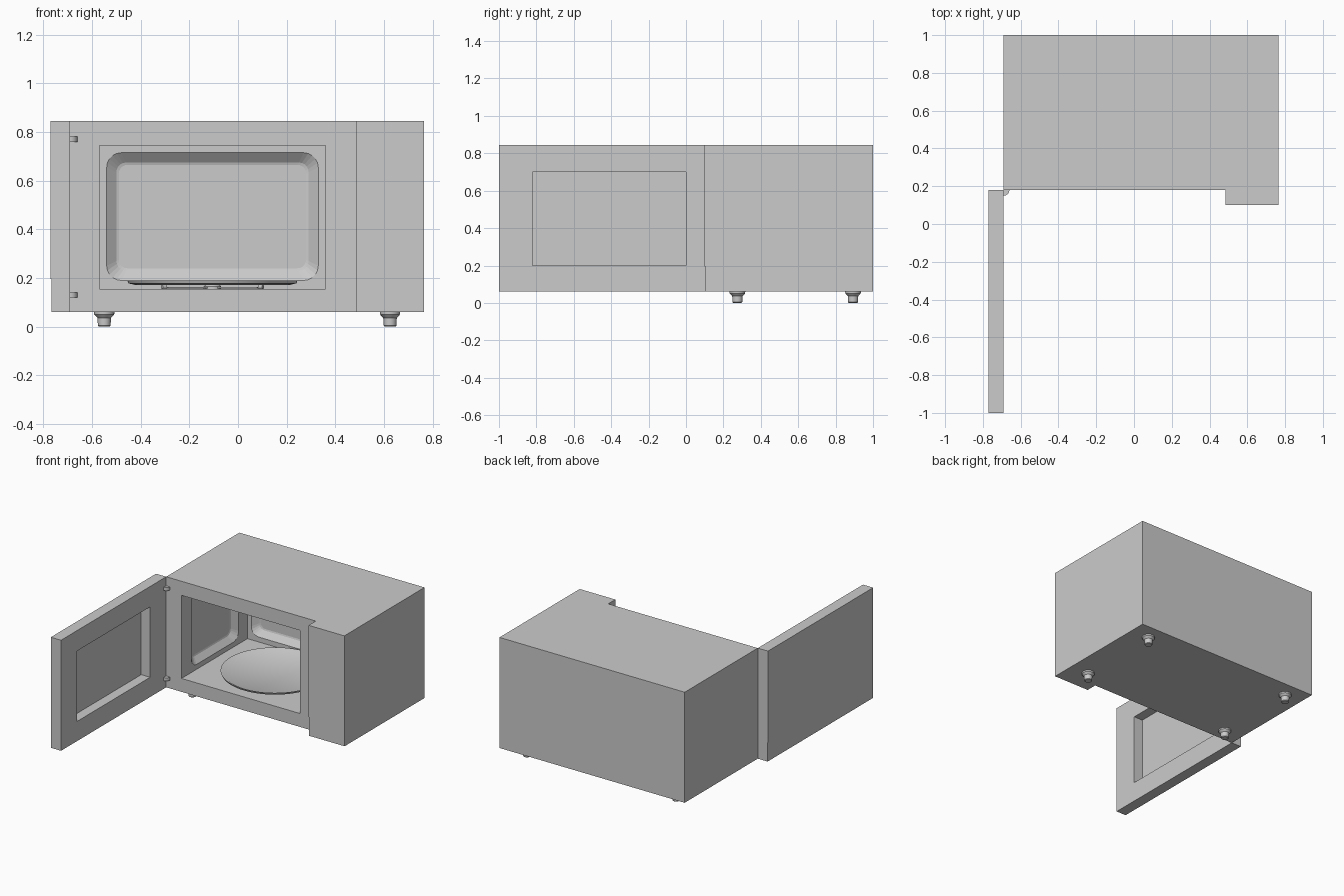
import bpy, bmesh, math
from mathutils import Vector

if "Cube" in bpy.data.objects:
    bpy.data.objects.remove(bpy.data.objects["Cube"])

grey = bpy.data.materials.new("plain grey")
grey.use_nodes = True
COLOUR = (0.6, 0.6, 0.6, 1)
grey.diffuse_color = COLOUR
grey.node_tree.nodes["Principled BSDF"].inputs["Base Color"].default_value = COLOUR


def finish(bm, name, smooth=False):
    bmesh.ops.recalc_face_normals(bm, faces=bm.faces)
    mesh = bpy.data.meshes.new(name)
    bm.to_mesh(mesh)
    bm.free()
    mesh.materials.append(grey)
    ob = bpy.data.objects.new(name, mesh)
    bpy.context.collection.objects.link(ob)
    if smooth:
        bpy.ops.object.select_all(action='DESELECT')
        ob.select_set(True)
        bpy.context.view_layer.objects.active = ob
        bpy.ops.object.shade_smooth_by_angle(angle=math.radians(35))
    return ob


def box(name, x, y, z):
    bm = bmesh.new()
    bmesh.ops.create_cube(bm, size=1)
    for v in bm.verts:
        v.co = [lo + (c + 0.5) * (hi - lo) for c, (lo, hi) in zip(v.co, (x, y, z))]
    return finish(bm, name)


def loft(name, rings, smooth=False):
    """Skin a stack of equal-length rings and cap both ends."""
    bm = bmesh.new()
    loops = [[bm.verts.new(p) for p in ring] for ring in rings]
    n = len(loops[0])
    for a, b in zip(loops, loops[1:]):
        for i in range(n):
            j = (i + 1) % n
            bm.faces.new((a[i], a[j], b[j], b[i]))
    bm.faces.new(loops[0])
    bm.faces.new(loops[-1])
    return finish(bm, name, smooth)


def lathe(name, centre, profile, sides=32):
    cx, cy = centre
    turn = [2 * math.pi * i / sides for i in range(sides)]
    return loft(name, [[(cx + r * math.cos(t), cy + r * math.sin(t), z) for t in turn]
                       for r, z in profile], True)


def rounded_rect(u, v, inset, radius):
    pts = []
    r = max(radius - inset * 0.5, 0.01)
    for k, (cu, cv) in enumerate(((u[1], v[1]), (u[0], v[1]), (u[0], v[0]), (u[1], v[0]))):
        su, sv = (1 if k in (0, 3) else -1), (1 if k < 2 else -1)
        for s in range(6):
            t = (k + s / 5) * math.pi / 2
            pts.append((cu - su * (inset + r) + r * math.cos(t),
                        cv - sv * (inset + r) + r * math.sin(t)))
    return pts


def cut(target, cutter):
    mod = target.modifiers.new("cut", 'BOOLEAN')
    mod.operation, mod.solver, mod.object = 'DIFFERENCE', 'EXACT', cutter
    bpy.ops.object.select_all(action='DESELECT')
    target.select_set(True)
    bpy.context.view_layer.objects.active = target
    bpy.ops.object.modifier_apply(modifier=mod.name)
    bpy.data.objects.remove(cutter)


def pressed_panel(u, v, place):
    """Cutter for a shallow pressed recess with sloping sides."""
    steps = ((0, -0.02), (0, 0), (0.04, 0.033), (0.05, 0.036))
    return loft("panel_cutter", [[place(a, b, depth) for a, b in rounded_rect(u, v, inset, 0.06)]
                                 for inset, depth in steps])


LOW, HIGH, SPLIT = 0.06, 0.845, 0.195
FRONT, PANEL_FRONT = 0.18, 0.10

# casing: L-shaped plan with the control side standing forward
plan = [(-0.69, FRONT), (0.485, FRONT), (0.485, PANEL_FRONT), (0.765, PANEL_FRONT),
        (0.765, 1), (-0.69, 1)]
casing = loft("casing", [[(x, y, z) for x, y in plan] for z in (LOW, HIGH)])

# cooking chamber with pressed recesses in the back and side walls
LEFT, RIGHT, FLOOR, CEILING, BACK = -0.57, 0.36, 0.155, 0.745, 0.92
cut(casing, box("chamber_cutter", (LEFT, RIGHT), (0.1, BACK), (FLOOR, CEILING)))
cut(casing, pressed_panel((-0.54, 0.33), (0.19, 0.715), lambda a, b, d: (a, BACK + d, b)))
cut(casing, pressed_panel((0.29, 0.82), (0.19, 0.715), lambda a, b, d: (LEFT - d, a, b)))
cut(casing, pressed_panel((0.29, 0.82), (0.19, 0.715), lambda a, b, d: (RIGHT + d, a, b)))

# slightly stepped lower button on the control side
cut(casing, box("button_cutter", (0.48, 0.77), (0.09, PANEL_FRONT + 0.003), (0.05, SPLIT)))

# open door with window recess and stepped lower strip
door = box("door", (-0.77, -0.69), (-1, FRONT), (LOW, HIGH))
cut(door, box("window_cutter", (-0.76, -0.6), (-0.82, 0), (0.2, 0.7)))
cut(door, box("strip_cutter", (-0.8, -0.767), (-1.1, 0.3), (0.05, SPLIT)))

# hinges: quarter-round lugs
for name, z in (("lower_hinge", 0.13), ("upper_hinge", 0.77)):
    arc = [(-0.69 + 0.03 * math.cos(t), FRONT - 0.03 * math.sin(t))
           for t in (i * math.pi / 16 for i in range(9))]
    outline = [(-0.69, FRONT + 0.005), (-0.66, FRONT + 0.005)] + arc
    loft(name, [[(x, y, h) for x, y in outline] for h in (z - 0.011, z + 0.011)], True)

# turntable plate with raised rim, hub and roller arms
CENTRE = (-0.105, 0.565)
lathe("turntable_plate", CENTRE,
      ((0.32, 0.172), (0.345, 0.178), (0.35, 0.19), (0.342, 0.19), (0.325, 0.18)), 64)
lathe("turntable_hub", CENTRE, ((0.036, FLOOR - 0.002), (0.036, 0.165), (0.025, 0.174)))
for i in range(3):
    t = math.radians(90 + 120 * i)
    along, side = Vector((math.cos(t), math.sin(t), 0)), Vector((-math.sin(t), math.cos(t), 0))
    base = Vector((*CENTRE, 0))
    corners = [base + along * a + side * s
               for a, s in ((0.03, -0.015), (0.22, -0.015), (0.22, 0.015), (0.03, 0.015))]
    loft("roller_arm_%d" % (i + 1), [[p + Vector((0, 0, z)) for p in corners]
                                     for z in (FLOOR + 0.001, FLOOR + 0.008)])
    hub = base + along * 0.23 + Vector((0, 0, FLOOR + 0.0085))
    circle = [side * math.cos(a) * 0.0085 + Vector((0, 0, math.sin(a) * 0.0085))
              for a in (k * math.pi / 8 for k in range(16))]
    loft("roller_%d" % (i + 1), [[hub + along * d + c for c in circle] for d in (-0.01, 0.01)], True)

# feet
for row, y in (("front", 0.275), ("back", 0.893)):
    for side, x in (("right", -0.55), ("left", 0.625)):
        lathe(row + "_" + side + "_foot", (x, y),
              ((0.022, 0), (0.026, 0.004), (0.028, 0.036), (0.032, 0.04),
               (0.041, 0.05), (0.042, LOW + 0.002)), 24)
